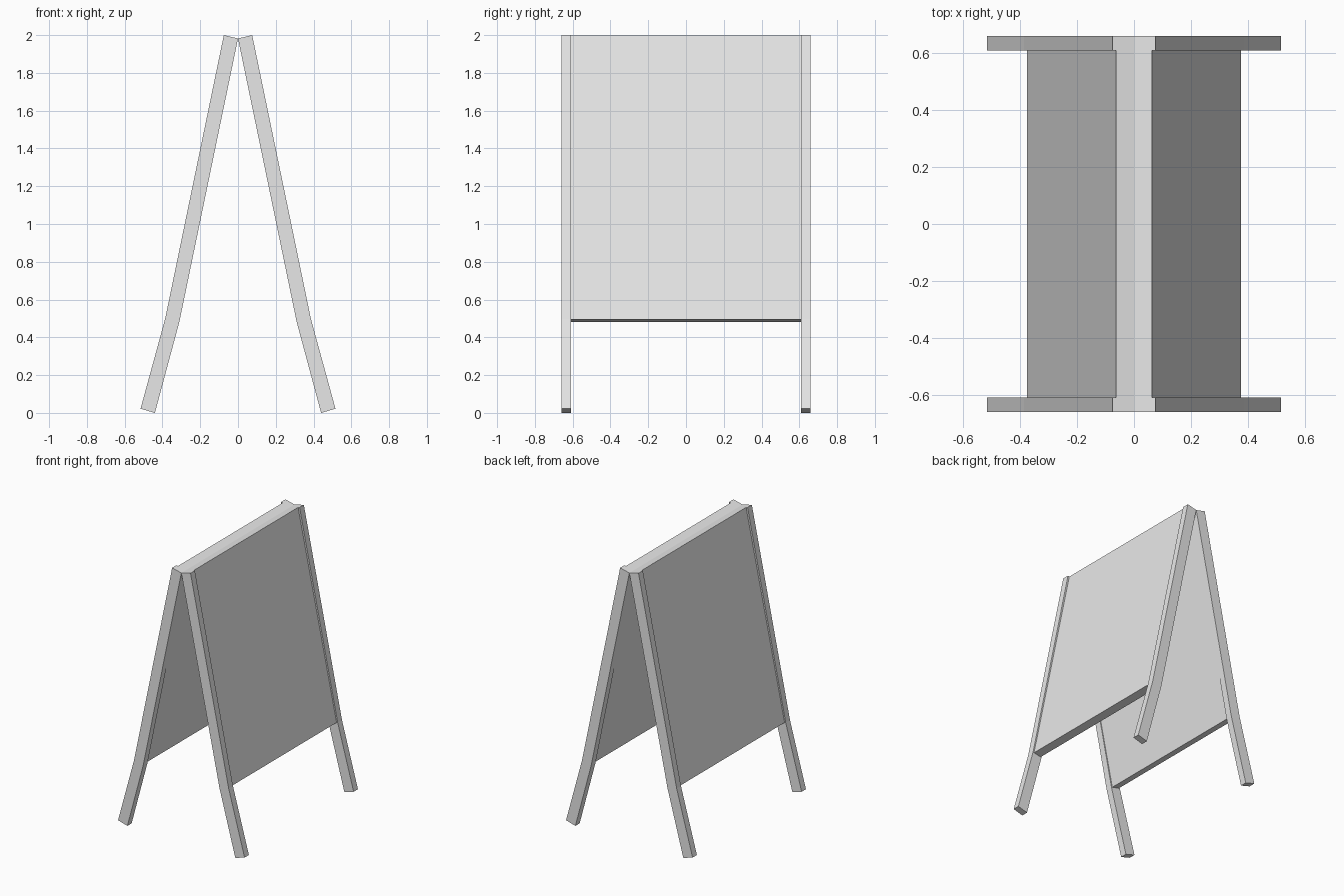
import bpy

cube = bpy.data.objects.get("Cube")
if cube:
    bpy.data.objects.remove(cube, do_unlink=True)

grey = bpy.data.materials.new("light grey")
grey.use_nodes = True
colour = (0.8, 0.8, 0.8, 1)
grey.diffuse_color = colour
grey.node_tree.nodes["Principled BSDF"].inputs["Base Color"].default_value = colour


def extrude_profile(name, sections, y0, y1, side):
    """Sweep pairs of (outer, inner) x-z points into a solid from y0 to y1."""
    outer = [s[0] for s in sections]
    inner = [s[1] for s in sections]
    rows = [[(side * x, y, z) for x, z in line]
            for line, y in ((outer, y0), (inner, y0), (inner, y1), (outer, y1))]
    n = len(sections)
    verts = [p for row in rows for p in row]
    faces = []
    for i in range(n - 1):
        for r in range(4):
            s = (r + 1) % 4
            faces.append((r * n + i, s * n + i, s * n + i + 1, r * n + i + 1))
    faces.append([r * n for r in (3, 2, 1, 0)])
    faces.append([r * n + n - 1 for r in range(4)])
    if side < 0:
        faces = [tuple(reversed(f)) for f in faces]
    mesh = bpy.data.meshes.new(name)
    mesh.from_pydata(verts, [], faces)
    mesh.materials.append(grey)
    mesh.update()
    obj = bpy.data.objects.new(name, mesh)
    bpy.context.collection.objects.link(obj)
    return obj


# Outer and inner points of one bent leg, top to foot
leg = [((0.075, 2.0), (0, 1.982)),
       ((0.386, 0.497), (0.311, 0.48)),
       ((0.516, 0.022), (0.44, 0))]
# Board sits slightly inside the upper part of the legs
board = [((0.063, 1.997), (0, 1.982)),
         ((0.377, 0.495), (0.319, 0.482))]
inner_y, outer_y = 0.61, 0.66

for side, label in ((1, "left"), (-1, "right")):
    extrude_profile(label + "_front_leg", leg, -outer_y, -inner_y, side)
    extrude_profile(label + "_back_leg", leg, inner_y, outer_y, side)
    extrude_profile(label + "_board", board, -inner_y, inner_y, side)

# Make every face point outwards
import bmesh
for obj in bpy.context.collection.objects:
    if obj.type == "MESH" and obj.name.endswith(("_leg", "_board")):
        bm = bmesh.new()
        bm.from_mesh(obj.data)
        bmesh.ops.recalc_face_normals(bm, faces=bm.faces)
        bm.to_mesh(obj.data)
        bm.free()
